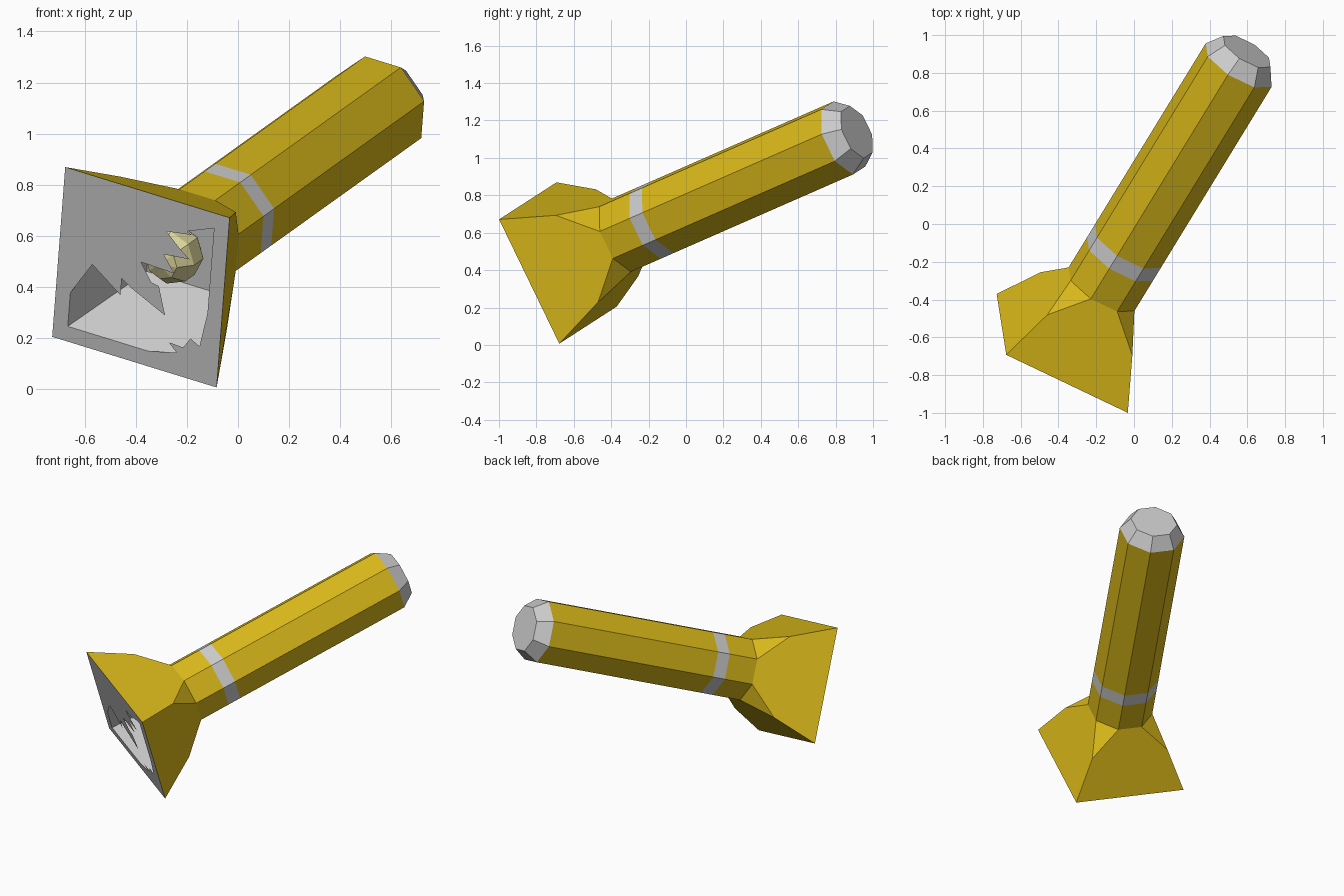
import bpy, bmesh
from math import cos, sin, pi
from mathutils import Vector, Matrix

if "Cube" in bpy.data.objects:
    bpy.data.objects.remove(bpy.data.objects["Cube"])

# Torch frame: u and v span the lens, w points out of the lens
u = Vector((0.87, -0.415, -0.268)).normalized()
v = Vector((0.068, -0.435, 0.898))
v = (v - u * v.dot(u)).normalized()
w = u.cross(v)
FRAME = Matrix((u, v, w)).transposed().to_4x4()
FRAME.translation = (-0.38, -0.685, 0.438)


def material(name, color):
    m = bpy.data.materials.new(name)
    m.diffuse_color = (*color, 1)
    m.use_nodes = True
    m.node_tree.nodes["Principled BSDF"].inputs["Base Color"].default_value = m.diffuse_color
    return m


yellow = material("yellow_paint", (0.69, 0.48, 0.01))
bulb_mat = material("pale_yellow", (0.72, 0.67, 0.33))


def finish(name, bm, mat=None):
    bmesh.ops.remove_doubles(bm, verts=bm.verts, dist=0.0005)
    bm.transform(FRAME)
    mesh = bpy.data.meshes.new(name)
    bm.to_mesh(mesh)
    bm.free()
    obj = bpy.data.objects.new(name, mesh)
    bpy.context.collection.objects.link(obj)
    if mat:
        mesh.materials.append(mat)
    return obj


def face(bm, pts):
    bm.faces.new([bm.verts.new(p) for p in pts])


def octagon(r, depth):
    return [Vector((r * cos(pi / 8 + k * pi / 4), r * sin(pi / 8 + k * pi / 4), -depth))
            for k in range(8)]


def square(h, depth):
    return [Vector((h * x, h * y, -depth)) for x, y in ((1, 1), (-1, 1), (-1, -1), (1, -1))]


def bridge(bm, front, back):
    n = len(front)
    for i in range(n):
        j = (i + 1) % n
        face(bm, [front[i], back[i], back[j], front[j]])


R, NECK = 0.21, 0.425

# Flared square head with triangular corner cuts at the neck
bm = bmesh.new()
outer, mid, neck = square(0.37, 0), square(0.259, 0.262), octagon(R, NECK)
for k in range(4):
    face(bm, [outer[k], outer[k - 1], mid[k - 1], neck[2 * k - 1], neck[2 * k], mid[k]])
    face(bm, [mid[k], neck[2 * k], neck[2 * k + 1]])
finish("head", bm, yellow)

# Octagonal barrel in two lengths, either side of the band
bm = bmesh.new()
bridge(bm, octagon(R, NECK), octagon(R, 0.625))
bridge(bm, octagon(R, 0.71), octagon(R, 1.91))
finish("barrel", bm, yellow)

# Flush grey band
bm = bmesh.new()
bridge(bm, octagon(R, 0.625), octagon(R, 0.71))
finish("band", bm)

# Tapered end cap
bm = bmesh.new()
bridge(bm, octagon(R, 1.91), octagon(0.15, 2.0))
face(bm, octagon(0.15, 2.0)[::-1])
finish("end_cap", bm)

# Flat rim around the lens
bm = bmesh.new()
bridge(bm, square(0.305, 0), square(0.37, 0))
finish("rim", bm)

# Tapered reflector cavity behind the lens
bm = bmesh.new()
bridge(bm, square(0.158, 0.35), square(0.305, 0))
face(bm, square(0.158, 0.35))
finish("reflector", bm)

# Broken lens glass: large upper shard and small lower shard
upper = [(.305, .305), (-.305, .305), (-.305, -.159), (-.218, -.009), (-.084, -.103),
         (-.084, -.031), (-.042, -.057), (.119, -.131), (.082, -.015), (.047, -.008),
         (-.005, .065), (.145, .06), (.093, .128), (.207, .14), (.159, .175),
         (.097, .229), (.21, .247), (.187, .256)]
lower = [(.305, -.305), (.305, -.065), (.281, -.217), (.239, -.196), (.209, -.244),
         (.145, -.24), (.182, -.274), (.058, -.305)]
bm = bmesh.new()
for shard in (upper, lower):
    face(bm, [Vector((x, y, 0)) for x, y in shard])
bmesh.ops.triangulate(bm, faces=bm.faces)
bmesh.ops.recalc_face_normals(bm, faces=bm.faces)
for f in bm.faces:
    f.normal_update()
    if f.normal.z < 0:
        f.normal_flip()
finish("broken_glass", bm)

# Faceted bulb
bm = bmesh.new()
bmesh.ops.create_uvsphere(bm, u_segments=8, v_segments=5, radius=0.12,
                          matrix=Matrix.Translation((0, 0, -0.26)))
finish("bulb", bm, bulb_mat)
